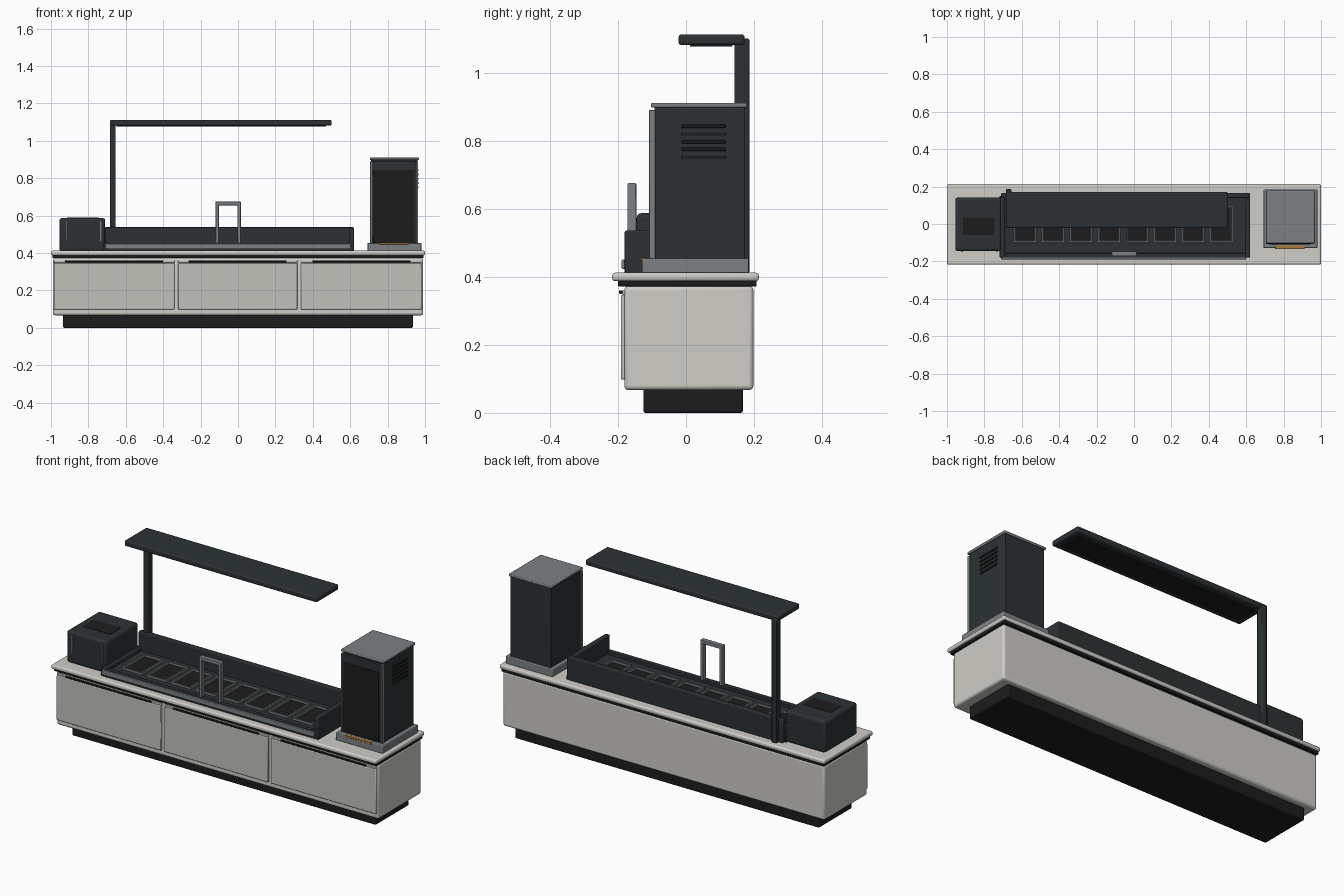
import bpy, bmesh


def mat(name, c):
    m = bpy.data.materials.new(name)
    m.diffuse_color = (*c, 1)
    return m


CREAM = mat("cream", (0.62, 0.61, 0.57))
FRONT = mat("front_cream", (0.54, 0.54, 0.50))
DARK = mat("charcoal", (0.025, 0.031, 0.034))
BLACK = mat("black", (0.012, 0.012, 0.012))
STEEL = mat("steel", (0.2, 0.22, 0.23))
BRASS = mat("brass", (0.4, 0.2, 0.05))


def finish(name, bm, m, bevel, seg=2):
    me = bpy.data.meshes.new(name)
    bm.to_mesh(me)
    bm.free()
    ob = bpy.data.objects.new(name, me)
    bpy.context.collection.objects.link(ob)
    me.materials.append(m)
    if bevel:
        b = ob.modifiers.new("bevel", "BEVEL")
        b.width, b.segments = bevel, seg
        bpy.ops.object.select_all(action="DESELECT")
        bpy.context.view_layer.objects.active = ob
        ob.select_set(True)
        bpy.ops.object.shade_smooth_by_angle()
    return ob


def cube(x0, x1, y0, y1, z0, z1):
    bm = bmesh.new()
    bmesh.ops.create_cube(bm, size=1)
    for v in bm.verts:
        v.co.x = x1 if v.co.x > 0 else x0
        v.co.y = y1 if v.co.y > 0 else y0
        v.co.z = z1 if v.co.z > 0 else z0
    return bm


def box(name, m, x0, x1, y0, y1, z0, z1, bevel=0.003, seg=2):
    return finish(name, cube(x0, x1, y0, y1, z0, z1), m, bevel, seg)


def pan(name, m, x0, x1, y0, y1, z0, z1, rim, depth):
    """Open box: the top face is inset and pushed down."""
    bm = cube(x0, x1, y0, y1, z0, z1)
    bm.normal_update()
    top = max(bm.faces, key=lambda f: f.calc_center_median().z)
    bmesh.ops.inset_region(bm, faces=[top], thickness=rim)
    r = bmesh.ops.extrude_discrete_faces(bm, faces=[top])
    for v in r["faces"][0].verts:
        v.co.z -= depth
    return finish(name, bm, m, 0)


# Cabinet
box("plinth", BLACK, -0.935, 0.935, -0.125, 0.167, 0, 0.075, 0.006)
box("cabinet_body", CREAM, -0.99, 0.99, -0.181, 0.198, 0.067, 0.373, 0.012, 3)
box("shadow_gap", BLACK, -0.992, 0.992, -0.2, 0.207, 0.372, 0.39, 0.002)
box("countertop", CREAM, -1, 1, -0.217, 0.214, 0.387, 0.412, 0.009, 3)
for i, (a, b) in enumerate([(-0.985, -0.34), (-0.32, 0.317), (0.337, 0.982)]):
    box(f"drawer_front_{i}", FRONT, a, b, -0.191, -0.178, 0.098, 0.347, 0.004)
    box(f"drawer_top_{i}", FRONT, a, b, -0.187, -0.178, 0.347, 0.36, 0.002)
    c = (a + b) / 2
    box(f"drawer_pull_{i}", BLACK, c - 0.262, c + 0.262, -0.197, -0.186, 0.35, 0.36, 0.003)

# Topping rail
box("rail_base", DARK, -0.705, 0.62, -0.18, 0.165, 0.41, 0.436)
box("rail_back_wall", DARK, -0.71, 0.615, 0.138, 0.166, 0.41, 0.54, 0.005)
box("rail_right_wall", DARK, 0.593, 0.62, -0.18, 0.166, 0.41, 0.536, 0.005)
box("rail_left_wall", DARK, -0.72, -0.69, -0.178, 0.15, 0.41, 0.455, 0.004)
box("rail_front_lip", DARK, -0.705, 0.6, -0.18, -0.155, 0.41, 0.453, 0.003)
box("rail_front_trim", STEEL, -0.71, 0.6, -0.189, -0.177, 0.423, 0.45, 0.003)
for i in range(8):
    x = -0.583 + 0.15 * i
    pan(f"pan_frame_{i}", STEEL, x - 0.061, x + 0.061, -0.1, 0.097, 0.43, 0.447, 0.011, 0.012)
    box(f"pan_content_{i}", BLACK, x - 0.05, x + 0.05, -0.089, 0.086, 0.43, 0.438, 0)

# Upright hoop on the rail
for n, x in (("left", -0.12), ("right", -0.003)):
    box(f"hoop_{n}", STEEL, x, x + 0.018, -0.172, -0.146, 0.45, 0.675, 0.003)
box("hoop_top", STEEL, -0.12, 0.015, -0.172, -0.146, 0.655, 0.675, 0.003)

# Small appliance on the left
box("left_appliance", DARK, -0.955, -0.71, -0.145, 0.142, 0.41, 0.587, 0.014, 3)
box("left_appliance_lid", BLACK, -0.915, -0.745, -0.06, 0.035, 0.58, 0.589, 0.001)
for n, x in (("left", -0.922), ("right", -0.738)):
    box(f"appliance_bar_{n}", STEEL, x, x + 0.008, -0.151, -0.143, 0.46, 0.572, 0.002)

# Overhead canopy on its post
box("canopy_post", DARK, -0.685, -0.655, 0.143, 0.186, 0.41, 1.1, 0.005)
box("canopy", DARK, -0.685, 0.5, -0.022, 0.172, 1.081, 1.112, 0.008, 3)
box("canopy_light", BLACK, -0.65, 0.47, 0.012, 0.136, 1.076, 1.084, 0.002)

# Tall cabinet on the right
box("tower_base", STEEL, 0.692, 0.98, -0.129, 0.184, 0.41, 0.454, 0.004)
box("tower_body", DARK, 0.711, 0.96, -0.093, 0.174, 0.45, 0.9, 0.004)
box("tower_door", DARK, 0.715, 0.956, -0.106, -0.09, 0.455, 0.89, 0.003)
box("tower_glass", BLACK, 0.722, 0.942, -0.109, -0.1, 0.456, 0.845, 0.002)
for n, x in (("left", 0.707), ("right", 0.953)):
    box(f"tower_rail_{n}", STEEL, x, x + 0.01, -0.108, -0.09, 0.452, 0.89, 0.002)
box("tower_cap", STEEL, 0.705, 0.967, -0.103, 0.179, 0.897, 0.911, 0.004)
box("tower_brass_strip", BRASS, 0.755, 0.912, -0.134, -0.115, 0.446, 0.456, 0.002)
for i in range(5):
    z = 0.752 + 0.0225 * i
    box(f"tower_vent_{i}", BLACK, 0.955, 0.965, -0.013, 0.117, z - 0.005, z + 0.005, 0.002)
